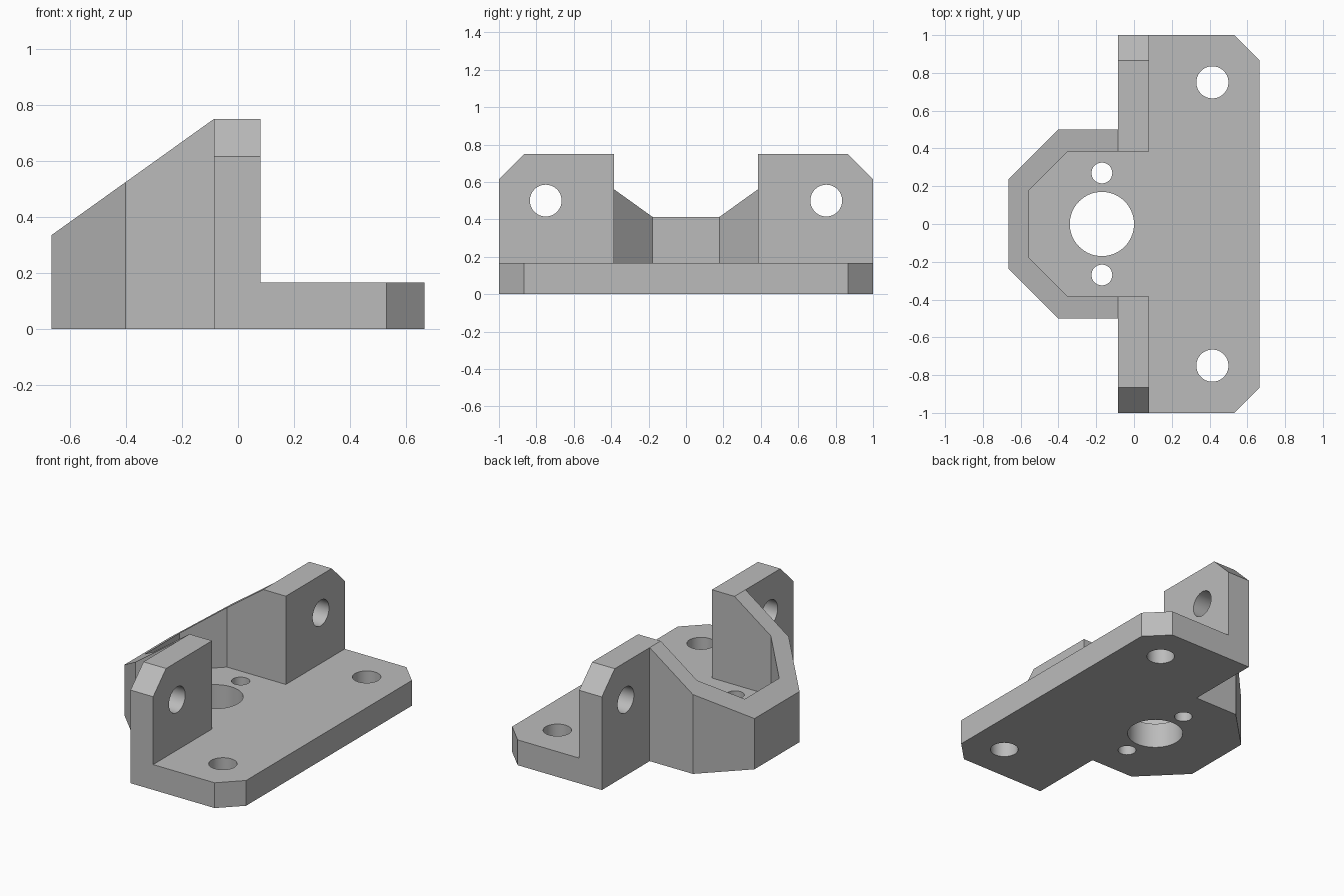
import bpy, bmesh
from mathutils import Vector

cube = bpy.data.objects.get("Cube")
if cube:
    bpy.data.objects.remove(cube, do_unlink=True)

grey = bpy.data.materials.new("plain grey")
grey.use_nodes = True
GREY = (0.5, 0.5, 0.5, 1)
grey.diffuse_color = GREY
grey.node_tree.nodes["Principled BSDF"].inputs["Base Color"].default_value = GREY

AXES = {  # maps (u, v, w) of a profile and its extrusion to x, y, z
    "z": lambda u, v, w: Vector((u, v, w)),
    "y": lambda u, v, w: Vector((u, w, v)),
    "x": lambda u, v, w: Vector((w, u, v)),
}


def prism(name, profile, axis, start, end):
    """Closed solid made by extruding a flat profile along an axis."""
    place = AXES[axis]
    bm = bmesh.new()
    face = bm.faces.new([bm.verts.new(place(u, v, start)) for u, v in profile])
    side = bmesh.ops.extrude_face_region(bm, geom=[face])["geom"]
    bmesh.ops.translate(bm, vec=place(0, 0, end - start),
                        verts=[g for g in side if isinstance(g, bmesh.types.BMVert)])
    bmesh.ops.recalc_face_normals(bm, faces=bm.faces)
    mesh = bpy.data.meshes.new(name)
    bm.to_mesh(mesh)
    bm.free()
    mesh.materials.append(grey)
    obj = bpy.data.objects.new(name, mesh)
    bpy.context.collection.objects.link(obj)
    return obj


def cylinder(name, centre, radius, axis):
    rotation = (0, 1.570796, 0) if axis == "x" else (0, 0, 0)
    bpy.ops.mesh.primitive_cylinder_add(vertices=64, radius=radius, depth=0.5,
                                        location=centre, rotation=rotation)
    obj = bpy.context.object
    obj.name = name
    obj.data.materials.append(grey)
    return obj


def mirrored(half):
    """Complete a plan outline symmetric about the x axis."""
    return half + [(x, -y) for x, y in reversed(half)]


# Full-height block with the plan outline of plate, ears and cradle
body = prism("motor_bracket", mirrored([
    (-0.665, 0.235), (-0.4, 0.5), (-0.085, 0.5), (-0.085, 1),
    (0.53, 1), (0.665, 0.865)]), "z", 0, 0.75)

# Space above the plate, including the cradle pocket
cutters = [prism("pocket_cutter", mirrored([
    (-0.555, 0.18), (-0.35, 0.385), (0.08, 0.385), (0.08, 1.2), (1, 1.2)]),
    "z", 0.167, 1)]

# Sloping top of the cradle wall
cutters.append(prism("slope_cutter", [(-0.865, 0.192), (0.115, 0.893), (-0.865, 0.893)],
                     "y", -1.2, 1.2))

# Chamfers and holes on both sides
for s in (-1, 1):
    cutters += [
        prism("ear_chamfer_cutter", [(s * 0.815, 0.8), (s * 1.1, 0.515), (s * 1.1, 0.8)],
              "x", -0.5, 0.5),
        cylinder("ear_hole_cutter", (0, s * 0.75, 0.5), 0.085, "x"),
        cylinder("mount_hole_cutter", (0.415, s * 0.75, 0.1), 0.085, "z"),
        cylinder("screw_hole_cutter", (-0.17, s * 0.27, 0.1), 0.055, "z"),
    ]
cutters.append(cylinder("shaft_hole_cutter", (-0.17, 0, 0.1), 0.17, "z"))

# Apply the cuts and drop the cutters
bpy.ops.object.select_all(action="DESELECT")
bpy.context.view_layer.objects.active = body
body.select_set(True)
for cutter in cutters:
    mod = body.modifiers.new(cutter.name, "BOOLEAN")
    mod.operation = "DIFFERENCE"
    mod.solver = "EXACT"
    mod.object = cutter
    bpy.ops.object.modifier_apply(modifier=mod.name)
    bpy.data.objects.remove(cutter, do_unlink=True)

bpy.ops.object.shade_smooth_by_angle(angle=0.52)
